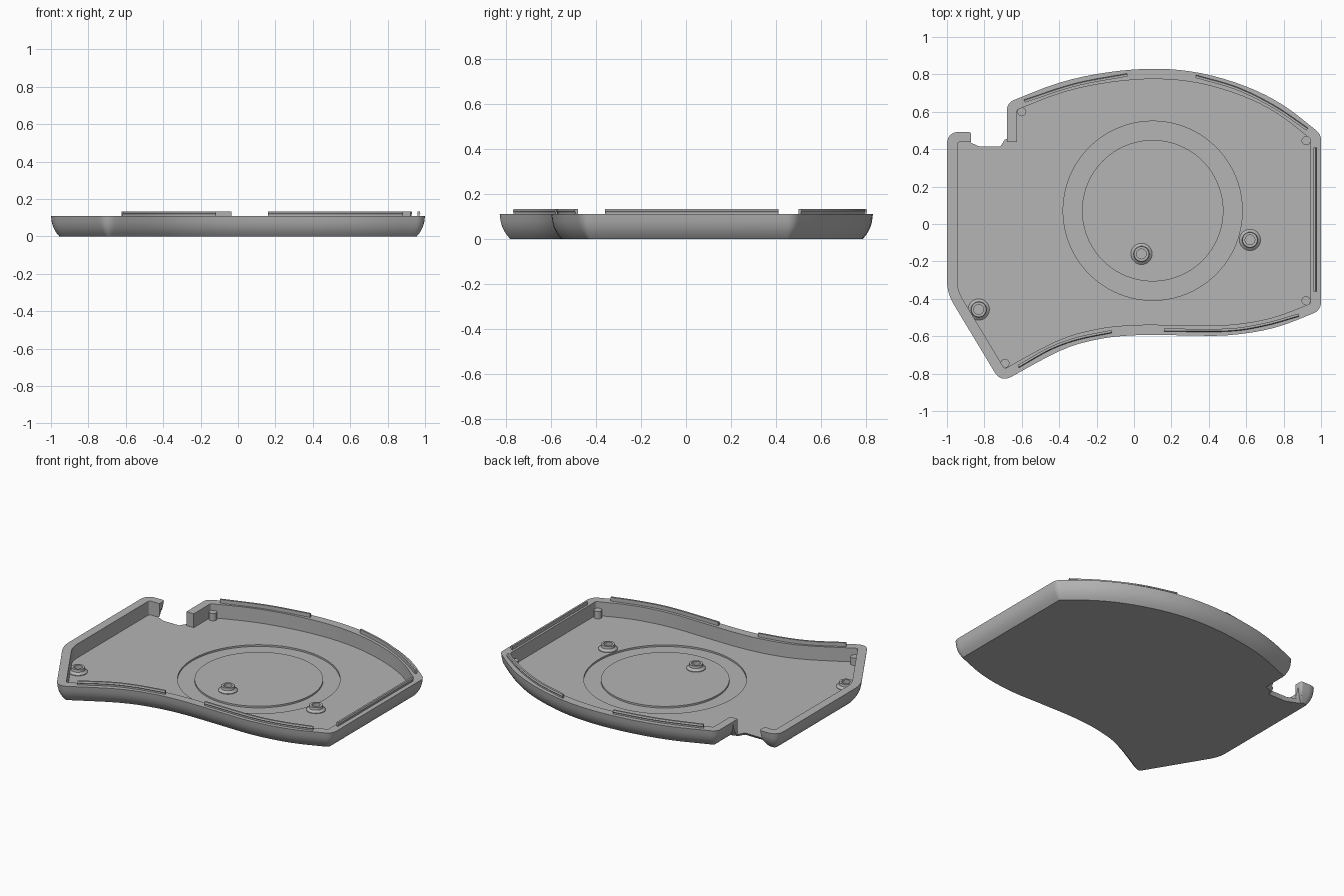
import bpy, bmesh, math
from mathutils import Vector

if "Cube" in bpy.data.objects:
    bpy.data.objects.remove(bpy.data.objects["Cube"])

grey = bpy.data.materials.new("mid grey plastic")
grey.use_nodes = True
grey.diffuse_color = (0.46, 0.46, 0.46, 1)
grey.node_tree.nodes["Principled BSDF"].inputs["Base Color"].default_value = grey.diffuse_color

FLOOR, RIM, WALL = 0.02, 0.11, 0.055


def loft(name, loops, closed=False):
    """Skin a stack of equal-length point loops; cap the ends or join them."""
    bm = bmesh.new()
    rings = [[bm.verts.new(p) for p in loop] for loop in loops]
    n = len(rings[0])
    for a, b in zip(rings, rings[1:] + ([rings[0]] if closed else [])):
        for i in range(n):
            j = (i + 1) % n
            bm.faces.new((a[i], a[j], b[j], b[i]))
    if not closed:
        bm.faces.new(rings[0])
        bm.faces.new(rings[-1])
    bmesh.ops.recalc_face_normals(bm, faces=bm.faces)
    mesh = bpy.data.meshes.new(name)
    bm.to_mesh(mesh)
    bm.free()
    mesh.materials.append(grey)
    obj = bpy.data.objects.new(name, mesh)
    bpy.context.collection.objects.link(obj)
    return obj


def smooth(obj):
    bpy.ops.object.select_all(action="DESELECT")
    obj.select_set(True)
    bpy.context.view_layer.objects.active = obj
    bpy.ops.object.shade_smooth_by_angle(angle=math.radians(30))


def spline(points, steps=4):
    """Smooth curve through the points."""
    p = [Vector(q) for q in points]
    p = [2 * p[0] - p[1]] + p + [2 * p[-1] - p[-2]]
    out = []
    for a, b, c, d in zip(p, p[1:], p[2:], p[3:]):
        for k in range(steps):
            t = k / steps
            out.append(0.5 * (2 * b + (c - a) * t + (2 * a - 5 * b + 4 * c - d) * t ** 2
                              + (3 * b - a - 3 * c + d) * t ** 3))
    return out + [p[-2]]


def outline(base, inset):
    """Inset a counter-clockwise loop of (point, corner radius) and round its corners."""
    n = len(base)
    moved = []
    for i in range(n):
        a, b, c = (base[(i + k) % n][0] for k in (-1, 0, 1))
        e, f = (b - a).normalized(), (c - b).normalized()
        n1, n2 = Vector((-e.y, e.x)), Vector((-f.y, f.x))
        moved.append(b + (n1 + n2) / (1 + n1.dot(n2)) * inset)
    out = []
    for i in range(n):
        a, b, c = (moved[(i + k) % n] for k in (-1, 0, 1))
        radius = base[i][1]
        if not radius:
            out.append(b)
            continue
        e, f = (b - a).normalized(), (c - b).normalized()
        reach = max(radius - inset, 0.005) * math.tan(e.angle(f) / 2)
        p, q = b - e * reach, b + f * reach
        for k in range(9):
            t = k / 8
            out.append(p * (1 - t) ** 2 + b * 2 * t * (1 - t) + q * t * t)
    return out


def at(points, z):
    return [(p[0], p[1], z) for p in points]


def circle(x, y, r, z, n=32):
    return [(x + r * math.cos(k * math.tau / n), y + r * math.sin(k * math.tau / n), z)
            for k in range(n)]


def corner(x, y, r=0.0):
    return (Vector((x, y)), r)


# Outline of the tray
front = spline([(-.712, -.848), (-.4, -.68), (-.2, -.618), (0, -.595), (.25, -.595),
                (.5, -.595), (.75, -.555), (1, -.462)])
back = spline([(1, .48), (.8, .634), (.6, .735), (.36, .806), (.12, .83),
               (-.14, .811), (-.4, .755), (-.68, .648)])
main = [corner(-1, .493, .07), corner(-1, -.369, .25)]
for edge, r0, r1 in ((front, .07, .07), (back, .07, .065)):
    main += [(p, r0 if p is edge[0] else r1 if p is edge[-1] else 0) for p in edge]
notch = [corner(-.68, .485), corner(-.71, .475), corner(-.73, .443), corner(-.82, .443),
         corner(-.87, .465), corner(-.87, .493, .02)]

# Tray body with a curved lower edge
profile = [(.045, 0), (.032, .015), (.021, .032), (.011, .052), (.004, .078), (0, RIM)]
tray = loft("tray", [at(outline(main + notch, d), z) for d, z in profile])

# Cavity, with the gap in the back wall
inside = outline(main + [corner(-.68, .493)], WALL)
inside += [(-.678, .438), (-.678, .62), (-.872, .62), (-.872, .438)]
cavity = loft("cavity_cutter", [at(inside, FLOOR), at(inside, .2)])

# Circular groove in the floor
groove = loft("groove_cutter", [circle(.1, .071, r, z, 96) for r, z in
              ((.378, .009), (.479, .009), (.479, .06), (.378, .06))], closed=True)

bpy.context.view_layer.objects.active = tray
for cutter in (cavity, groove):
    cutter.hide_render = True
    mod = tray.modifiers.new("cut", "BOOLEAN")
    mod.operation, mod.solver, mod.object = "DIFFERENCE", "EXACT", cutter
    bpy.ops.object.modifier_apply(modifier=mod.name)
    bpy.data.objects.remove(cutter)
smooth(tray)

# Snap lips along the rim
section = [(-.006, .1), (.006, .1), (.006, .118), (.010, .124), (.006, .134), (-.006, .134)]
lips = {
    "front_right_lip": [(-.62, -.76), (-.45, -.664), (-.3, -.61), (-.12, -.573)],
    "front_left_lip": [(.16, -.565), (.5, -.565), (.7, -.535), (.88, -.485)],
    "left_lip": [(.965, -.36), (.965, .41)],
    "back_left_lip": [(.925, .505), (.75, .623), (.55, .722), (.33, .787)],
    "back_right_lip": [(-.035, .795), (-.31, .743), (-.585, .655)],
}
for name, points in lips.items():
    path = spline(points, 6)
    loops = []
    for i, p in enumerate(path):
        d = (path[min(i + 1, len(path) - 1)] - path[max(i - 1, 0)]).normalized()
        loops.append([(p.x + d.y * s, p.y - d.x * s, z) for s, z in section])
    smooth(loft(name, loops))

# Short pegs in the corners
for name, x, y in (("back_right", -.6, .6), ("back_left", .92, .445),
                   ("front_left", .92, -.41), ("front_right", -.69, -.745)):
    smooth(loft(name + "_peg", [circle(x, y, .024, z, 24) for z in (.01, .068)]))

# Hollow screw bosses with flared feet
boss = [(.057, .012), (.057, .024), (.042, .036), (.04, .052), (.026, .052), (.026, .022)]
for name, x, y in (("middle", .04, -.16), ("left", .62, -.085), ("right", -.83, -.457)):
    smooth(loft(name + "_screw_boss", [circle(x, y, r, z) for r, z in boss]))
